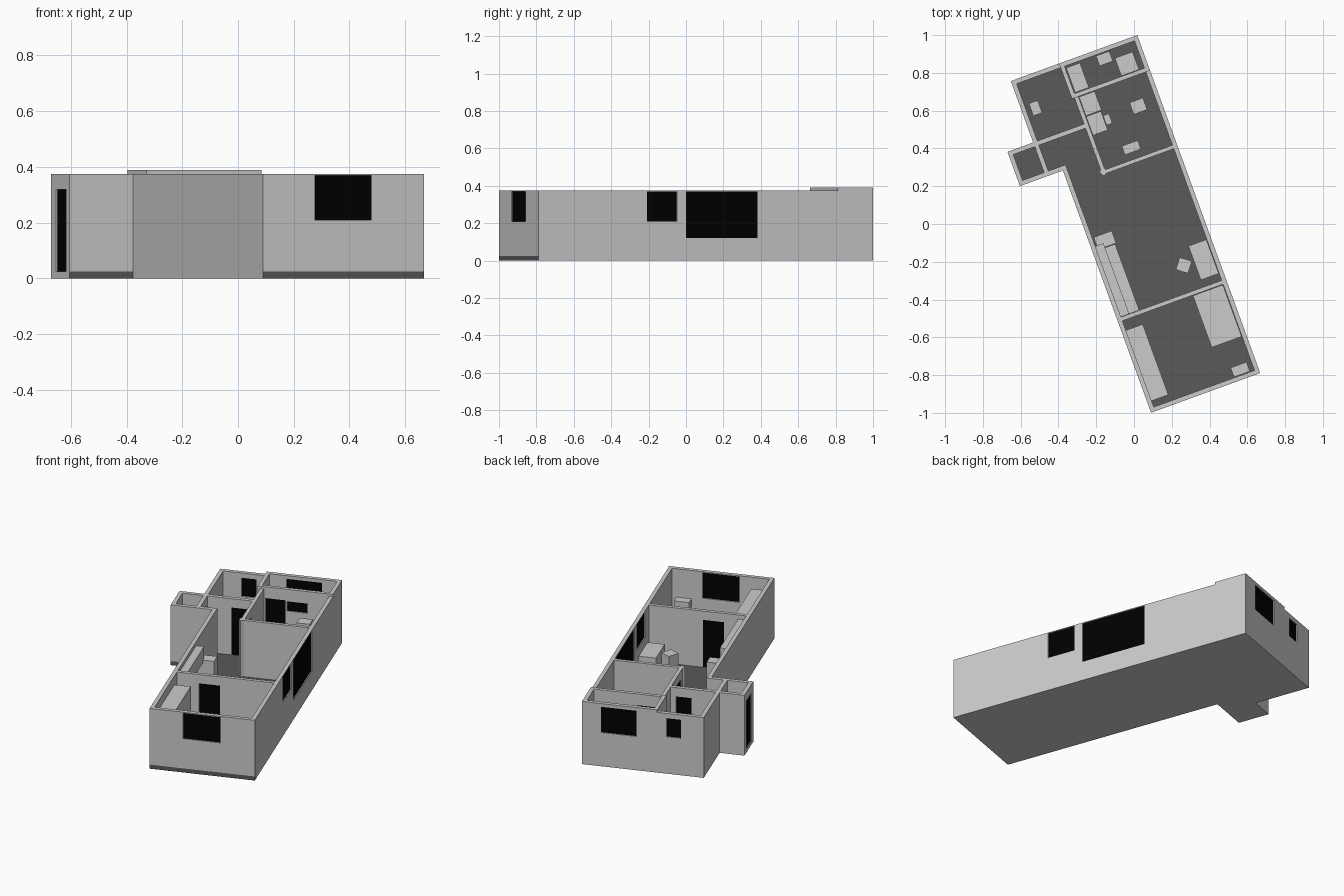
import bpy, bmesh, math
from mathutils import Matrix

if "Cube" in bpy.data.objects:
    bpy.data.objects.remove(bpy.data.objects["Cube"])

# The plan is drawn in its own u, v axes and turned 20 degrees on site
TURN = math.radians(20)
SITE = Matrix.Rotation(TURN, 4, 'Z')
FLOOR, TOP, HIGH, T = 0.025, 0.375, 0.39, 0.024


def material(name, shade):
    m = bpy.data.materials.new(name)
    m.diffuse_color = (shade, shade, shade, 1)
    m.use_nodes = True
    m.node_tree.nodes["Principled BSDF"].inputs["Base Color"].default_value = m.diffuse_color
    return m


black = material("black_panel", 0.0)
dark = material("dark_floor", 0.10)
grey = material("slab_edge", 0.8)
pale = material("slab_underside", 1.0)


def finish(name, bm):
    me = bpy.data.meshes.new(name)
    bm.to_mesh(me)
    bm.free()
    ob = bpy.data.objects.new(name, me)
    bpy.context.collection.objects.link(ob)
    ob.matrix_world = SITE
    return ob


def box(name, u0, u1, v0, v1, z0, z1, spin=0):
    bm = bmesh.new()
    m = (Matrix.Translation(((u0 + u1) / 2, (v0 + v1) / 2, (z0 + z1) / 2))
         @ Matrix.Rotation(math.radians(spin), 4, 'Z')
         @ Matrix.Diagonal((u1 - u0, v1 - v0, z1 - z0, 1)))
    bmesh.ops.create_cube(bm, size=1, matrix=m)
    return finish(name, bm)


def wall(name, u0, u1, v0, v1, holes=(), top=TOP):
    """Wall with openings (start, end, sill, head), each filled by a thin dark panel."""
    ob = box(name, u0, u1, v0, v1, FLOOR, top)
    along_u = (u1 - u0) > (v1 - v0)
    for i, (a, b, z0, z1) in enumerate(holes):
        def fit(label, depth):
            if along_u:
                c = (v0 + v1) / 2
                return box(label, a, b, c - depth, c + depth, z0, z1)
            c = (u0 + u1) / 2
            return box(label, c - depth, c + depth, a, b, z0, z1)
        cutter = fit(f"{name}_cutter_{i}", 0.03)
        cutter.hide_render = True
        cutter.hide_set(True)
        mod = ob.modifiers.new("opening", 'BOOLEAN')
        mod.object, mod.operation, mod.solver = cutter, 'DIFFERENCE', 'EXACT'
        fit(f"{name}_panel_{i}", 0.006).data.materials.append(black)
    return ob


L, R, F, B = -.257, .358, -.97, .934      # main block
L2, P = -.354, -.499                      # back bedroom side, porch side

# Floor slab: dark floor finish and front edge, grey edges, pale underside
outline = [(L, F), (R, F), (R, B), (L2, B), (L2, .588), (P, .588), (P, .395), (L, .395)]
bm = bmesh.new()
face = bm.faces.new([bm.verts.new((u, v, 0)) for u, v in outline])
ext = bmesh.ops.extrude_face_region(bm, geom=[face])
bmesh.ops.translate(bm, vec=(0, 0, FLOOR),
                    verts=[g for g in ext["geom"] if isinstance(g, bmesh.types.BMVert)])
bmesh.ops.recalc_face_normals(bm, faces=bm.faces)
for f in bm.faces:
    if f.normal.z > .5 or f.normal.y < -.5:
        f.material_index = 1
    elif f.normal.z < -.5:
        f.material_index = 2
slab = finish("floor_slab", bm)
for m in (grey, dark, pale):
    slab.data.materials.append(m)

# Outer walls
DOOR = (FLOOR, .32)
wall("front_wall", L, R - T, F, F + T, [(-.06, .157, .21, .37)])
wall("right_wall", R - T, R, F, .735, [(-.352, -.182, .21, .37), (-.129, .276, .12, .37)])
wall("right_wall_bathroom", R - T, R, .735, B - T, top=HIGH)
wall("back_wall_bathroom", -.082, R, B - T, B, [(.04, .247, .21, .37)], HIGH)
wall("back_wall_bedroom", L2, -.082, B - T, B, [(-.222, -.135, .23, .345)])
wall("left_wall_living", L, L + T, F + T, .395)
wall("left_wall_bedroom", L2, L2 + T, .588, B - T)
wall("porch_front_wall", P, L + T, .395, .395 + T)
wall("porch_outer_wall", P, P + T, .395 + T, .588 - T, [(.435, .54, *DOOR)])

# Inner walls
wall("front_bedroom_wall", L + T, R - T, -.461, -.439, [(-.103, .019, *DOOR)])
wall("middle_bedroom_front_wall", -.066, R - T, .302, .323)
wall("hall_side_wall", -.068, -.046, .323, .735, [(.36, .47, *DOOR)])
wall("hall_end_wall", P, -.068, .588 - T, .588, [(-.19, -.1, *DOOR)])
wall("entrance_wall", L2, L2 + T, .395 + T, .588 - T, [(.44, .54, *DOOR)])
wall("bathroom_front_wall", -.082, R - T, .735, .757,
     [(-.036, .08, *DOOR), (.09, .21, .255, .315)], HIGH)
wall("bathroom_side_wall", -.082, -.06, .757, B - T, top=HIGH)
box("corner_post", -.074, -.04, .298, .332, FLOOR, TOP, 30)

# Furniture: name, u range, v range, top height
furniture = [
    ("wardrobe", -.235, -.138, -.912, -.514, .32),
    ("main_bed", .163, .332, -.755, -.463, .12),
    ("dresser", .22, .31, -.943, -.89, .20),
    ("sofa", .231, .332, -.40, -.208, .16),
    ("fridge", -.225, -.123, -.063, .007, .275),
    ("kitchen_counter", -.233, -.13, -.438, -.065, .16),
    ("second_bed_head", -.044, .045, .625, .732, .13),
    ("second_bed_foot", -.044, .040, .515, .622, .13),
    ("bedside_stool", .042, .075, .54, .595, .09),
    ("tall_cabinet", .197, .273, .545, .612, .28),
    ("desk", .08, .17, .36, .41, .14),
    ("bathtub", -.055, .023, .76, .90, .12),
    ("washbasin", .115, .19, .848, .905, .14),
    ("shower_unit", .205, .305, .759, .86, .14),
    ("left_room_table", -.305, -.255, .72, .79, .13),
]
for name, u0, u1, v0, v1, z in furniture:
    box(name, u0, u1, v0, v1, FLOOR, z)
box("wall_cupboard", -.233, -.187, -.438, -.04, .26, .35)
box("coffee_table", .139, .207, -.33, -.262, FLOOR, .16, -38)
